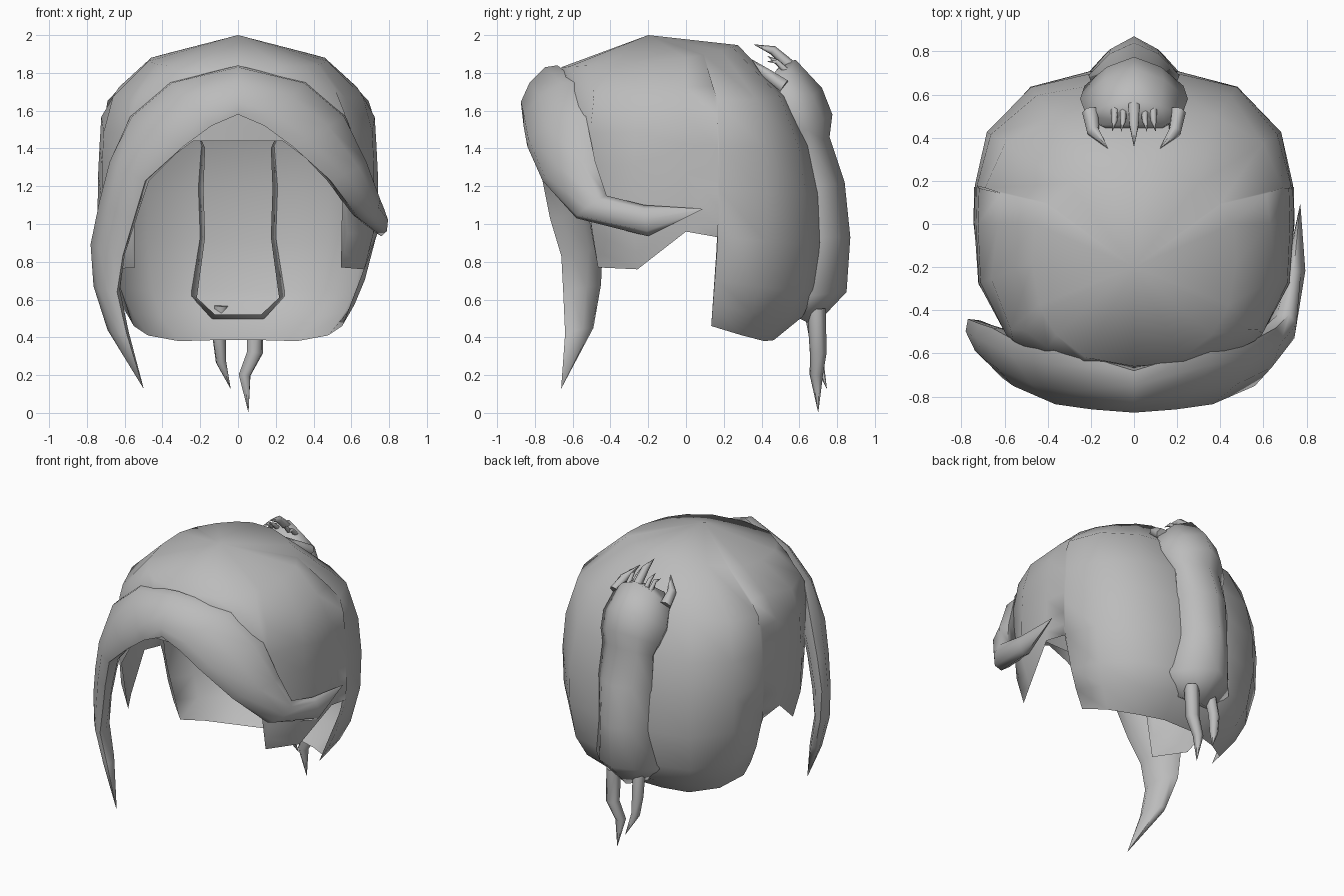
import bpy, bmesh, math
from mathutils import Vector

if "Cube" in bpy.data.objects:
    bpy.data.objects.remove(bpy.data.objects["Cube"])

hair = bpy.data.materials.new("hair_grey")
hair.diffuse_color = (0.5, 0.5, 0.5, 1)
hair.use_nodes = True
hair.node_tree.nodes["Principled BSDF"].inputs["Base Color"].default_value = hair.diffuse_color


def make_object(name, bm, angle=70):
    bmesh.ops.recalc_face_normals(bm, faces=bm.faces)
    mesh = bpy.data.meshes.new(name)
    bm.to_mesh(mesh)
    bm.free()
    mesh.materials.append(hair)
    ob = bpy.data.objects.new(name, mesh)
    bpy.context.collection.objects.link(ob)
    bpy.ops.object.select_all(action='DESELECT')
    ob.select_set(True)
    bpy.context.view_layer.objects.active = ob
    bpy.ops.object.shade_smooth_by_angle(angle=math.radians(angle))
    return ob


def skin(name, rings, angle=70, hollow=False):
    """Join rings into a tube with closed ends, or into a shell left open on the inside."""
    bm = bmesh.new()
    loops = [[bm.verts.new(p) for p in r] for r in rings]
    n = len(loops[0])
    for a, b in zip(loops, loops[1:]):
        for i in range(n - 1 if hollow else n):
            j = (i + 1) % n
            bm.faces.new((a[i], a[j], b[j], b[i]))
    bm.faces.new(loops[0])
    bm.faces.new(loops[-1])
    bmesh.ops.remove_doubles(bm, verts=bm.verts, dist=0.0008)
    return make_object(name, bm, angle)


def lock(name, stations, sides=6):
    """Round tapered lock: stations are x, y, z, radius."""
    pts = [Vector(s[:3]) for s in stations]
    rings = []
    for i, s in enumerate(stations):
        t = (pts[min(i + 1, len(pts) - 1)] - pts[max(i - 1, 0)]).normalized()
        out = Vector((s[0], s[1], 0))
        out = (out - t * out.dot(t)).normalized()
        across = t.cross(out)
        rings.append([pts[i] + (out * math.cos(a) + across * math.sin(a)) * s[3]
                      for a in (math.tau * k / sides for k in range(sides))])
    return skin(name, rings)


def band(name, stations, sides=8):
    """Flattened lock between an upper and a lower edge, with a bulge."""
    mids = [(Vector(u) + Vector(l)) / 2 for u, l, _ in stations]
    rings = []
    for i, (u, l, thick) in enumerate(stations):
        t = (mids[min(i + 1, len(mids) - 1)] - mids[max(i - 1, 0)]).normalized()
        half = (Vector(u) - Vector(l)) / 2
        out = t.cross(half).normalized() * thick
        rings.append([mids[i] + out * math.cos(a) + half * math.sin(a)
                      for a in (math.tau * k / sides for k in range(sides))])
    return skin(name, rings)


# Cap: z, half width, front depth, back depth
RINGS = [(1.95, .25, .35, .28), (1.88, .46, .55, .36), (1.83, .53, .66, .41),
         (1.63, .72, .67, .57), (1.3, .74, .65, .69), (.97, .745, .62, .72),
         (.65, .66, .56, .69), (.48, .57, .52, .61), (.38, .49, .5, .46)]
# Lower edge: degrees from the front, height
EDGE = [(0, 1.44), (20, 1.44), (35, 1.3), (46, 1.12), (49.5, .77), (69, .76), (90, .96),
        (103, .93), (103.6, .46), (122, .41), (143, .38), (164, .385)]
ROWS = [0, .17, .34, .5, .67, .83, .92, 1]


def cap_point(deg, z):
    for a, b in zip(RINGS, RINGS[1:]):
        if z >= b[0] - 1e-6:
            f = (a[0] - z) / (a[0] - b[0])
            w, yf, yb = (a[k] + (b[k] - a[k]) * f for k in (1, 2, 3))
            break
    s, c = math.sin(math.radians(deg)), -math.cos(math.radians(deg))
    p = 3 - .7 * min(1, max(0, (z - 1.6) / .3))
    r = (abs(s / w) ** p + abs(c / (yb if c > 0 else yf)) ** p) ** (-1 / p)
    return Vector((s * r, c * r, z))


bm = bmesh.new()
apex = bm.verts.new((0, -.2, 2))
columns = []
for deg, low in EDGE + [(-d, z) for d, z in EDGE[:0:-1]]:
    c = math.cos(math.radians(deg))
    top = 1.88 - (.05 if c > 0 else .07) * c
    columns.append([bm.verts.new(cap_point(deg, top + (low - top) * k)) for k in ROWS])
for a, b in zip(columns, columns[1:] + columns[:1]):
    bm.faces.new((apex, a[0], b[0]))
    for k in range(len(ROWS) - 1):
        bm.faces.new((a[k], a[k + 1], b[k + 1], b[k]))
make_object("hair_cap", bm, 80)

# Swept fringe: upper edge, lower edge, bulge; shared arch, then the two different ends
arch = [((.66, -.48, 1.33), (.49, -.76, 1.23), .08), ((.57, -.53, 1.57), (.29, -.84, 1.41), .08),
        ((.36, -.57, 1.75), (.14, -.86, 1.52), .08)]
left_arch = [((-u[0], *u[1:]), (-l[0], *l[1:]), b) for u, l, b in arch]
left_end = [((-.5, -.66, .13), (-.501, -.661, .131), .001), ((-.68, -.49, .45), (-.59, -.64, .42), .04),
            ((-.75, -.45, .68), (-.64, -.65, .64), .05), ((-.77, -.44, .9), (-.61, -.66, .83), .06),
            ((-.72, -.46, 1.12), (-.55, -.72, 1.03), .07)]
right_end = [((.72, -.42, 1.15), (.64, -.58, 1.03), .07), ((.74, -.22, 1.10), (.76, -.2, .935), .045),
             ((.77, .09, 1.08), (.771, .09, 1.079), .001)]
middle = [((0, -.68, 1.84), (0, -.86, 1.58), .07)]
band("fringe", left_end + left_arch + middle + arch[::-1] + right_end)

# Hollow ridged tail down the back: base y, z, ridge y, z, half width
TAIL = [(.46, 1.79, .49, 1.83, .15), (.50, 1.72, .58, 1.87, .22), (.58, 1.6, .72, 1.72, .25),
        (.64, 1.5, .775, 1.58, .23), (.66, 1.42, .76, 1.46, .20), (.69, 1.2, .84, 1.22, .21),
        (.70, .93, .87, .93, .20), (.66, .62, .85, .64, .25), (.60, .5, .68, .46, .14)]
rings = []
for y, z, ry, rz, w in TAIL:
    base, d = Vector((0, y, z)), Vector((0, ry - y, rz - z))
    rings.append([base + Vector((x * w, 0, 0)) + d * k for x, k in
                  ((.87, -.5), (1, 0), (.55, .65), (0, 1), (-.55, .65), (-1, 0), (-.87, -.5))])
skin("back_tail", rings, 80, hollow=True)


def spike(name, pts, r):
    lock(name, [(*p, q) for p, q in zip(pts, [r, r * .9, r * .7, .001][-len(pts):])])


# Small spikes above the tail
spike("middle_spike", [(0, .56, 1.83), (0, .46, 1.92), (0, .36, 1.95)], .035)
for side, label in ((-1, "left"), (1, "right")):
    spike(label + "_outer_spike", [(side * .2, .52, 1.73), (side * .19, .43, 1.79),
                                   (side * .12, .35, 1.87)], .045)
    for k, x in enumerate((.05, .09)):
        spike(f"{label}_small_spike_{k + 1}", [(side * x, .53, 1.81), (side * x, .48, 1.86),
                                               (side * (x + .01), .43, 1.89 - .03 * k)], .02)

# Loose strands below the tail
spike("left_strand", [(-.09, .66, .57), (-.10, .69, .4), (-.09, .70, .27), (-.04, .745, .13)], .042)
spike("right_strand", [(.09, .69, .55), (.09, .70, .32), (.035, .69, .2), (.055, .70, .005)], .05)
